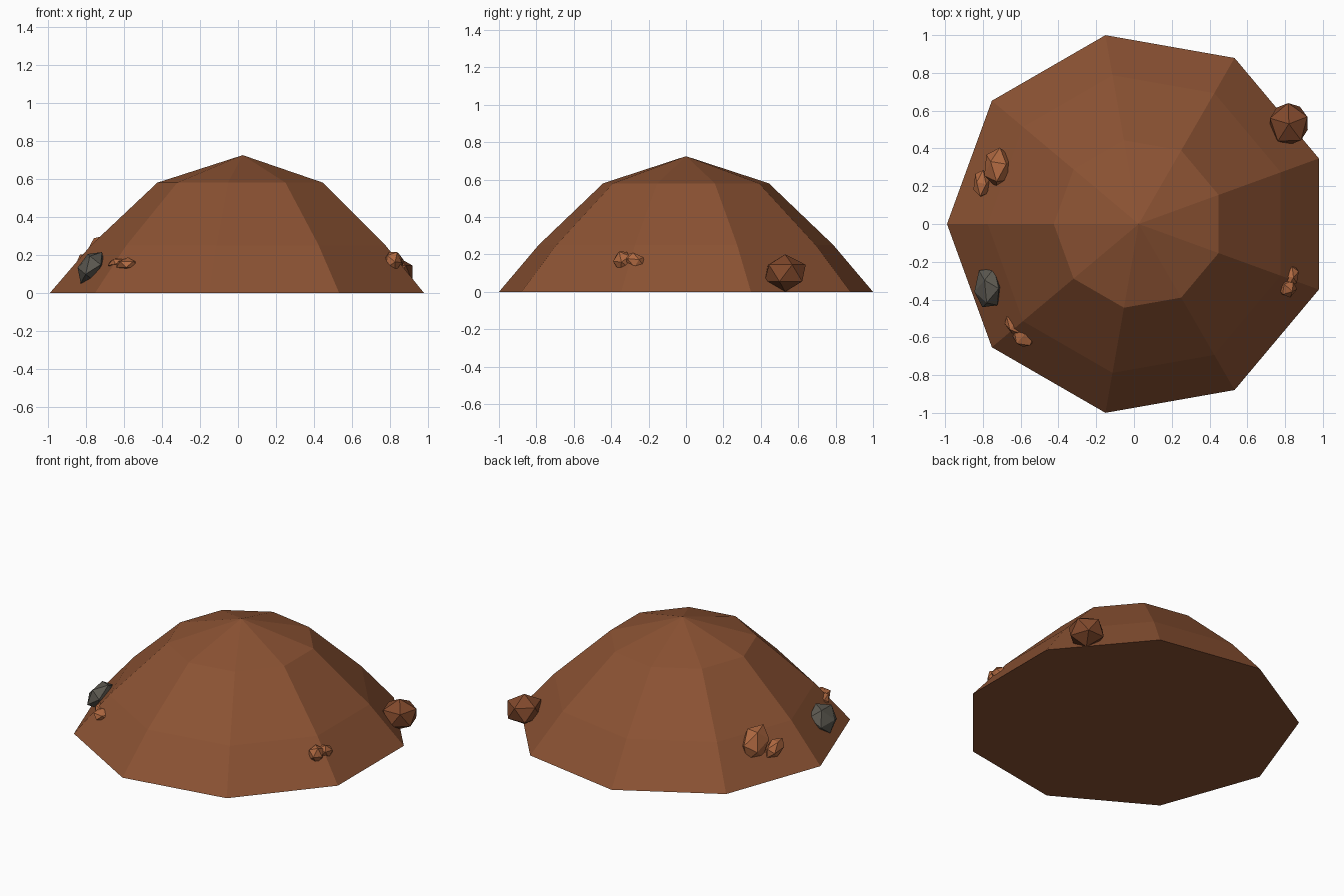
import bpy
import bmesh
import math
from mathutils import Euler, Vector

cube = bpy.data.objects.get("Cube")
if cube:
    bpy.data.objects.remove(cube, do_unlink=True)


def make_material(name, rgb):
    mat = bpy.data.materials.new(name)
    mat.use_nodes = True
    colour = (*rgb, 1.0)
    mat.diffuse_color = colour
    mat.node_tree.nodes["Principled BSDF"].inputs["Base Color"].default_value = colour
    return mat


soil = make_material("brown soil", (0.26, 0.085, 0.033))
dark_stone = make_material("dark brown stone", (0.22, 0.066, 0.025))
pale_stone = make_material("orange stone", (0.43, 0.14, 0.052))
grey_stone = make_material("grey stone", (0.107, 0.098, 0.08))


def add_object(name, bm, mat):
    bmesh.ops.recalc_face_normals(bm, faces=bm.faces)
    mesh = bpy.data.meshes.new(name)
    bm.to_mesh(mesh)
    bm.free()
    mesh.materials.append(mat)
    obj = bpy.data.objects.new(name, mesh)
    bpy.context.collection.objects.link(obj)
    return obj


# Nine-sided mound: rings of (radius, height) closed by an apex and a flat base
SIDES = 9
CENTRE_X = 0.025


def build_mound():
    bm = bmesh.new()
    rings = []
    for radius, height in [(1.015, 0), (0.8, 0.25), (0.45, 0.58)]:
        ring = []
        for i in range(SIDES):
            a = math.pi + math.tau * i / SIDES
            ring.append(bm.verts.new((CENTRE_X + radius * math.cos(a),
                                      radius * math.sin(a), height)))
        rings.append(ring)
    apex = bm.verts.new((CENTRE_X, 0, 0.725))
    bm.faces.new(rings[0])
    for i in range(SIDES):
        j = (i + 1) % SIDES
        for low, high in zip(rings, rings[1:]):
            bm.faces.new((low[i], low[j], high[j], high[i]))
        bm.faces.new((rings[-1][i], rings[-1][j], apex))
    add_object("mound", bm, soil)


# Faceted stone: a stretched, turned icosahedron fitted to a given extent
def build_stone(name, mat, centre, size, turn=(0, 0, 0), stretch=1.0):
    bm = bmesh.new()
    bmesh.ops.create_icosphere(bm, subdivisions=1, radius=1)
    rot = Euler([math.radians(t) for t in turn]).to_matrix()
    for v in bm.verts:
        v.co = rot @ Vector((v.co.x, v.co.y, v.co.z * stretch))
    for axis in range(3):
        values = [v.co[axis] for v in bm.verts]
        low, span = min(values), max(values) - min(values)
        for v in bm.verts:
            v.co[axis] = centre[axis] + ((v.co[axis] - low) / span - 0.5) * size[axis]
    add_object(name, bm, mat)


build_mound()
build_stone("back_left_boulder", dark_stone, (0.82, 0.53, 0.1), (0.2, 0.22, 0.2), (0, 0, 20))
build_stone("grey_rock", grey_stone, (-0.772, -0.338, 0.132), (0.146, 0.205, 0.165),
            (10, 35, 15), 1.4)
build_stone("back_right_rock", pale_stone, (-0.72, 0.3, 0.2), (0.145, 0.21, 0.19),
            (25, -30, 40), 1.2)
build_stone("back_right_pebble", pale_stone, (-0.805, 0.215, 0.155), (0.09, 0.14, 0.1),
            (50, 10, -20), 1.3)
build_stone("front_right_rock", pale_stone, (-0.58, -0.585, 0.15), (0.12, 0.13, 0.07),
            (0, 0, 10))
build_stone("front_right_pebble", pale_stone, (-0.64, -0.525, 0.155), (0.09, 0.11, 0.06),
            (60, 0, 35), 1.5)
build_stone("front_left_rock", pale_stone, (0.81, -0.335, 0.16), (0.105, 0.11, 0.11),
            (20, 30, 0), 1.2)
build_stone("front_left_pebble", pale_stone, (0.835, -0.275, 0.165), (0.075, 0.105, 0.09),
            (60, 0, -20), 1.3)
